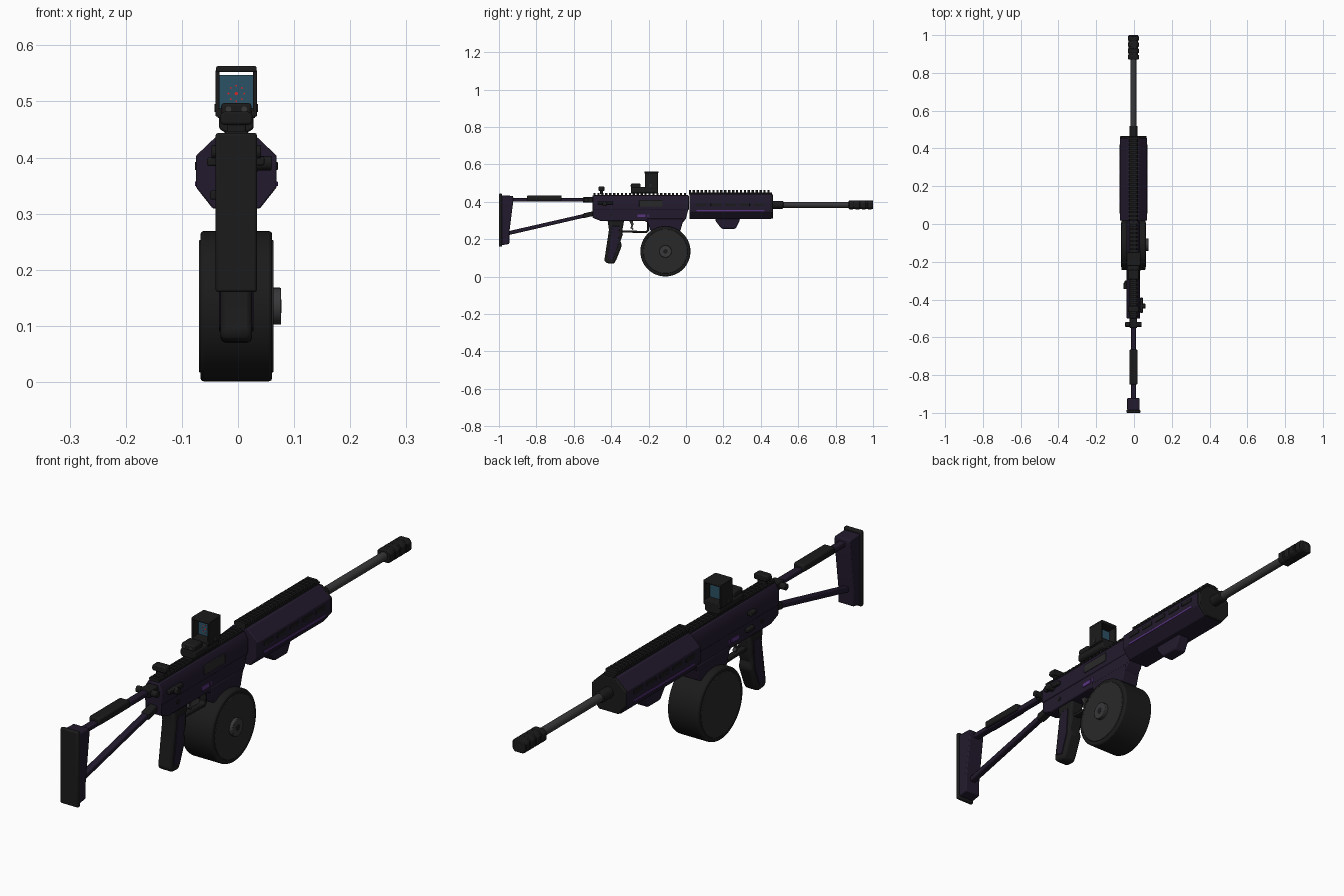
import bpy, bmesh, math
from mathutils import Vector, Matrix

C = -0.003  # the gun's centre plane


def material(name, rgb):
    m = bpy.data.materials.new(name)
    m.diffuse_color = (*rgb, 1)
    return m


PURPLE = material("dark_purple", (0.016, 0.010, 0.026))
BLACK = material("black", (0.011, 0.011, 0.011))
GREY = material("dark_grey", (0.022, 0.022, 0.023))
STEEL = material("steel", (0.04, 0.04, 0.043))
ACCENT = material("accent_purple", (0.10, 0.035, 0.22))
GLASS = material("glass", (0.025, 0.085, 0.13))
RED = material("red", (0.7, 0.02, 0.02))


def finish(name, bm, mat, bevel=0.0):
    bmesh.ops.recalc_face_normals(bm, faces=bm.faces)
    me = bpy.data.meshes.new(name)
    bm.to_mesh(me)
    bm.free()
    ob = bpy.data.objects.new(name, me)
    bpy.context.collection.objects.link(ob)
    me.materials.append(mat)
    if bevel:
        b = ob.modifiers.new("bevel", 'BEVEL')
        b.width, b.segments, b.limit_method = bevel, 2, 'ANGLE'
        b.angle_limit = math.radians(35)
    return ob


def extrude(name, pts, depth, mat, bevel):
    bm = bmesh.new()
    f = bm.faces.new([bm.verts.new(p) for p in pts])
    r = bmesh.ops.extrude_face_region(bm, geom=[f])
    bmesh.ops.translate(bm, vec=depth, verts=[v for v in r["geom"] if isinstance(v, bmesh.types.BMVert)])
    return finish(name, bm, mat, bevel)


def side(name, pts, half, mat, bevel=0.004, x=0.0):
    """Side outline (y, z) extruded across x."""
    return extrude(name, [(C + x - half, y, z) for y, z in pts], (2 * half, 0, 0), mat, bevel)


def section(name, half_pts, y0, y1, mat, bevel=0.004):
    """Mirrored half cross-section (x, z) extruded along y."""
    pts = half_pts + [(-x, z) for x, z in reversed(half_pts)]
    return extrude(name, [(C + x, y0, z) for x, z in pts], (0, y1 - y0, 0), mat, bevel)


def box(name, x, y, z, mat, bevel=0.003):
    """Box from (min, max) ranges; x is relative to the centre plane."""
    return side(name, [(y[0], z[0]), (y[1], z[0]), (y[1], z[1]), (y[0], z[1])],
                (x[1] - x[0]) / 2, mat, bevel, (x[0] + x[1]) / 2)


def rod(name, a, b, r, mat, bevel=0.0, sides=32, r2=None):
    a, b = Vector(a), Vector(b)
    bm = bmesh.new()
    rot = (b - a).to_track_quat('Z', 'Y').to_matrix().to_4x4()
    bmesh.ops.create_cone(bm, cap_ends=True, segments=sides, radius1=r, radius2=r2 or r,
                          depth=(b - a).length, matrix=Matrix.Translation((a + b) / 2) @ rot)
    return finish(name, bm, mat, bevel)


def rail(name, y0, y1, z0, z1, half):
    mid = z0 + (z1 - z0) * 0.45
    section(name + "_base", [(half * 0.8, z0), (half, mid)], y0, y1, BLACK, 0.001)
    ob = section(name + "_teeth", [(half, mid - 0.001), (half, z1 - 0.004), (half - 0.004, z1)],
                 y0, y0 + 0.012, BLACK, 0)
    arr = ob.modifiers.new("array", 'ARRAY')
    arr.use_relative_offset, arr.use_constant_offset = False, True
    arr.constant_offset_displace = (0, 0.021, 0)
    arr.count = int((y1 - y0 - 0.012) / 0.021) + 1


# Receiver
section("upper_receiver", [(0.036, 0.355), (0.036, 0.408), (0.022, 0.434)], -0.5, 0.015, PURPLE)
side("lower_receiver", [(-0.5, 0.37), (-0.5, 0.315), (-0.455, 0.297), (-0.22, 0.297), (-0.20, 0.285),
                        (-0.02, 0.285), (0.0, 0.31), (0.015, 0.37)], 0.033, PURPLE)
side("magazine_well", [(-0.21, 0.31), (-0.19, 0.245), (-0.03, 0.245), (-0.012, 0.31)], 0.036, PURPLE)
rail("receiver_rail", -0.495, 0.01, 0.43, 0.447, 0.021)
box("ejection_port", (0.03, 0.0385), (-0.25, -0.125), (0.374, 0.409), GREY, 0.002)
for s in (-1, 1):
    x = sorted((s * 0.03, s * 0.0355))
    box("receiver_accent", x, (-0.26, -0.217), (0.318, 0.333), ACCENT, 0.001)
    box("receiver_accent_small", x, (-0.207, -0.2), (0.318, 0.333), ACCENT, 0.001)
    rod("receiver_pin", (C + s * 0.03, -0.40, 0.33), (C + s * 0.036, -0.40, 0.33), 0.008, BLACK, 0, 16)
# Controls
rod("selector_knob", (0.03, -0.435, 0.39), (0.06, -0.435, 0.39), 0.013, BLACK, 0.002, 20)
box("selector_lever", (0.035, 0.05), (-0.47, -0.39), (0.386, 0.402), BLACK)
box("charging_lever", (-0.052, -0.03), (-0.345, -0.31), (0.385, 0.4), BLACK)
box("left_release", (-0.047, -0.03), (-0.34, -0.30), (0.325, 0.341), BLACK)

# Handguard
section("handguard", [(0.042, 0.309), (0.072, 0.347), (0.072, 0.403), (0.03, 0.443)], 0.018, 0.455, PURPLE, 0.003)
section("handguard_cap", [(0.04, 0.311), (0.07, 0.348), (0.07, 0.402), (0.03, 0.44)], 0.45, 0.465, BLACK, 0.003)
rail("handguard_rail", 0.015, 0.46, 0.44, 0.464, 0.024)
for s in (-1, 1):
    x = sorted((s * 0.06, s * 0.074))
    box("handguard_accent", x, (0.055, 0.42), (0.349, 0.357), ACCENT, 0.001)
    for i in range(5):
        y = 0.055 + i * 0.077
        box("handguard_slot", x, (y, y + 0.055), (0.378, 0.392), BLACK, 0.001)
side("hand_stop", [(0.155, 0.315), (0.16, 0.295), (0.19, 0.256), (0.265, 0.256), (0.285, 0.295), (0.29, 0.315)],
     0.025, PURPLE, 0.006)

# Barrel and muzzle
rod("barrel", (C, 0.44, 0.384), (C, 0.9, 0.384), 0.016, STEEL)
rod("barrel_collar", (C, 0.46, 0.384), (C, 0.52, 0.384), 0.021, BLACK, 0.003)
section("muzzle_brake", [(0.016, 0.361), (0.025, 0.371), (0.025, 0.397), (0.016, 0.407)], 0.87, 1.0, BLACK, 0.003)
for i in range(4):
    y = 0.872 + i * 0.033
    section("muzzle_rib", [(0.018, 0.36), (0.029, 0.37), (0.029, 0.398), (0.018, 0.408)], y, y + 0.024, BLACK, 0.003)
rod("muzzle_bore", (C, 0.99, 0.384), (C, 1.0, 0.384), 0.011, GREY, 0, 24)

# Drum magazine
DY, DZ = -0.11, 0.135
rod("drum", (C - 0.064, DY, DZ), (C + 0.064, DY, DZ), 0.134, BLACK, 0.006, 64)
for s in (-1, 1):
    rod("drum_cover", (C + s * 0.06, DY, DZ), (C + s * 0.0665, DY, DZ), 0.118, GREY, 0.002, 64)
rod("drum_hub", (0.05, DY, DZ), (0.077, DY, DZ), 0.033, STEEL, 0.002, 32)
rod("drum_hub_centre", (0.07, DY, DZ), (0.0772, DY, DZ), 0.012, BLACK, 0, 20)

# Pistol grip, trigger and guard
side("pistol_grip", [(-0.42, 0.305), (-0.412, 0.25), (-0.437, 0.085), (-0.425, 0.072), (-0.385, 0.069),
                     (-0.373, 0.09), (-0.343, 0.165), (-0.35, 0.19), (-0.338, 0.225), (-0.34, 0.25),
                     (-0.33, 0.305)], 0.028, BLACK, 0.01)
for s in (-1, 1):
    side("grip_panel", [(-0.395, 0.27), (-0.42, 0.1), (-0.39, 0.09), (-0.362, 0.17), (-0.355, 0.27)],
         0.002, PURPLE, 0.001, s * 0.0285)
side("trigger_guard", [(-0.345, 0.248), (-0.345, 0.236), (-0.21, 0.233), (-0.198, 0.245), (-0.198, 0.3),
                       (-0.208, 0.3), (-0.208, 0.249), (-0.215, 0.244)], 0.012, BLACK, 0.002)
side("trigger", [(-0.305, 0.3), (-0.292, 0.275), (-0.297, 0.26), (-0.285, 0.25), (-0.279, 0.254),
                 (-0.287, 0.264), (-0.28, 0.28), (-0.285, 0.3)], 0.007, STEEL, 0.001)

# Folding stock
box("butt_pad", (-0.037, 0.037), (-1.0, -0.984), (0.16, 0.444), BLACK, 0.005)
side("butt_frame", [(-0.986, 0.168), (-0.945, 0.175), (-0.945, 0.235), (-0.922, 0.415), (-0.925, 0.432),
                    (-0.986, 0.434)], 0.033, PURPLE, 0.004)
side("stock_upper_bar", [(-0.93, 0.402), (-0.49, 0.402), (-0.49, 0.421), (-0.93, 0.421)], 0.013, PURPLE)
side("stock_lower_bar", [(-0.95, 0.222), (-0.49, 0.328), (-0.49, 0.348), (-0.95, 0.243)], 0.012, PURPLE)
side("lower_bar_socket", [(-0.55, 0.312), (-0.495, 0.325), (-0.495, 0.35), (-0.55, 0.338)], 0.016, BLACK)
box("cheek_rest", (-0.022, 0.022), (-0.85, -0.665), (0.407, 0.435), BLACK, 0.006)
box("hinge_block", (-0.02, 0.02), (-0.55, -0.49), (0.396, 0.425), BLACK)
rod("hinge_pin", (C - 0.044, -0.532, 0.41), (C + 0.044, -0.532, 0.41), 0.012, BLACK, 0.002, 20)

# Rear sight
box("rear_sight_foot", (-0.017, 0.017), (-0.46, -0.443), (0.44, 0.465), BLACK)
section("rear_sight", [(0.025, 0.458), (0.029, 0.464), (0.029, 0.476), (0.023, 0.482)], -0.467, -0.437, BLACK)

# Reflex sight
section("sight_base", [(0.022, 0.445), (0.031, 0.452), (0.031, 0.47), (0.026, 0.478)], -0.295, -0.15, BLACK)
box("sight_emitter", (-0.027, 0.027), (-0.295, -0.243), (0.474, 0.497), BLACK, 0.005)
for s in (-1, 1):
    box("sight_hood_side", sorted((s * 0.03, s * 0.037)), (-0.22, -0.15), (0.473, 0.556), BLACK, 0.002)
    rod("emitter_screw", (C + s * 0.014, -0.297, 0.486), (C + s * 0.014, -0.29, 0.486), 0.005, STEEL, 0, 16)
    rod("hood_screw", (C + s * 0.03, -0.19, 0.488), (C + s * 0.039, -0.19, 0.488), 0.007, GREY, 0, 16)
box("sight_hood_top", (-0.036, 0.036), (-0.222, -0.148), (0.552, 0.563), BLACK, 0.003)
box("sight_hood_floor", (-0.034, 0.034), (-0.22, -0.15), (0.47, 0.488), BLACK)
box("sight_glass", (-0.031, 0.031), (-0.188, -0.182), (0.486, 0.547), GLASS, 0)
# Reticle dots
dots = [(0, 0, 0.003)] + [(0.014 * math.cos(k * math.pi / 4), 0.014 * math.sin(k * math.pi / 4), 0.0016)
                          for k in range(8)]
for dx, dz, r in dots:
    rod("reticle_dot", (C + dx, -0.1895, 0.514 + dz), (C + dx, -0.187, 0.514 + dz), r, RED, 0, 10)

# Smooth the round parts, keep edges sharp
bpy.ops.object.select_all(action='SELECT')
bpy.context.view_layer.objects.active = bpy.data.objects["barrel"]
bpy.ops.object.shade_smooth_by_angle(angle=math.radians(30))
